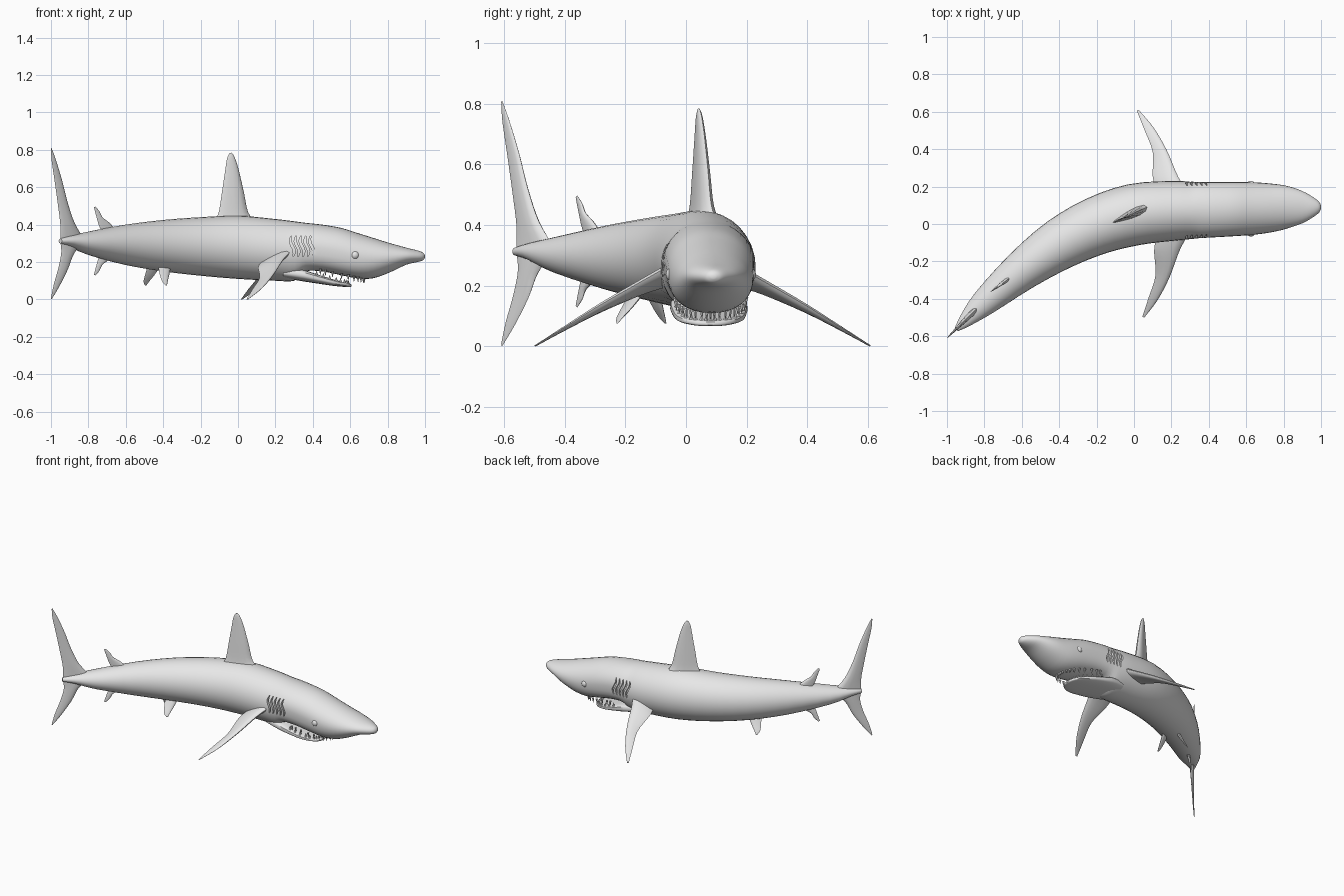
import bpy, bmesh, math
from mathutils import Vector

cube = bpy.data.objects.get("Cube")
if cube:
    bpy.data.objects.remove(cube, do_unlink=True)

skin = bpy.data.materials.new("grey skin")
skin.use_nodes = True
colour = (0.8, 0.8, 0.8, 1)
skin.diffuse_color = colour
skin.node_tree.nodes["Principled BSDF"].inputs["Base Color"].default_value = colour


def smooth_rows(rows, steps):
    """Catmull-Rom interpolation through rows of numbers."""
    rows = [Vector(r) for r in rows]
    out = []
    for i in range(len(rows) - 1):
        p, q = rows[i], rows[i + 1]
        before = rows[i - 1] if i else p
        after = rows[i + 2] if i + 2 < len(rows) else q
        m, n = (q - before) / 2, (after - p) / 2
        for k in range(steps):
            t = k / steps
            a, b = t * t, t * t * t
            out.append(p * (2*b - 3*a + 1) + m * (b - 2*a + t) + q * (3*a - 2*b) + n * (b - a))
    return out + [rows[-1]]


def add_loft(bm, rings):
    """Skin a list of rings and close both ends."""
    loops = [[bm.verts.new(p) for p in ring] for ring in rings]
    count = len(loops[0])
    for low, high in zip(loops, loops[1:]):
        for j in range(count):
            k = (j + 1) % count
            bm.faces.new((low[j], low[k], high[k], high[j]))
    bm.faces.new(loops[0])
    bm.faces.new(loops[-1])


def finish(name, bm, angle=40):
    bmesh.ops.recalc_face_normals(bm, faces=bm.faces)
    mesh = bpy.data.meshes.new(name)
    bm.to_mesh(mesh)
    bm.free()
    mesh.materials.append(skin)
    ob = bpy.data.objects.new(name, mesh)
    bpy.context.collection.objects.link(ob)
    shade(ob, angle)
    return ob


def shade(ob, angle):
    bpy.ops.object.select_all(action="DESELECT")
    ob.select_set(True)
    bpy.context.view_layer.objects.active = ob
    bpy.ops.object.shade_smooth_by_angle(angle=math.radians(angle))


def power(v, k):
    return math.copysign(abs(v) ** k, v)


def trunk(name, rows, upper=1.0, sides=32, steps=3):
    """Rows: x, centre y, half width, top z, bottom z, squareness below."""
    rows = smooth_rows(rows, steps)
    rings = []
    for i, (x, y, half, top, bottom, lower) in enumerate(rows):
        a, b = rows[max(i - 1, 0)], rows[min(i + 1, len(rows) - 1)]
        side = Vector((a.y - b.y, b.x - a.x, 0)).normalized()
        ring = []
        for j in range(sides):
            t = math.tau * j / sides
            c, s = math.cos(t), math.sin(t)
            k = upper if s > 0 else lower
            p = Vector((x, y, (top + bottom) / 2)) + side * half * power(c, k)
            p.z += (top - bottom) / 2 * power(s, k)
            ring.append(p)
        rings.append(ring)
    bm = bmesh.new()
    add_loft(bm, rings)
    return finish(name, bm)


def fin(name, rows, sides=12):
    """Rows: leading point, trailing point, thickness."""
    rows = smooth_rows(rows, 4)
    lead = [Vector(r[:3]) for r in rows]
    trail = [Vector(r[3:6]) for r in rows]
    mids = [(a + b) / 2 for a, b in zip(lead, trail)]
    rings = []
    for i, row in enumerate(rows):
        span = mids[min(i + 1, len(mids) - 1)] - mids[max(i - 1, 0)]
        chord = lead[i] - trail[i]
        flat = chord.cross(span).normalized()
        ring = []
        for j in range(sides):
            t = math.tau * j / sides
            c, s = math.cos(t), math.sin(t)
            ring.append(mids[i] + chord * c / 2 + flat * row[6] / 2 * s * (0.7 + 0.4 * c))
        rings.append(ring)
    bm = bmesh.new()
    add_loft(bm, rings)
    return finish(name, bm, 50)


def upright_fin(name, x0, y0, slope, rows):
    """Rows: leading x, trailing x, leading z, trailing z, thickness."""
    line = lambda x: y0 + slope * (x - x0)
    fin(name, [(a, line(a), za, b, line(b), zb, th) for a, b, za, zb, th in rows])


# Curved body with blunt snout and raised mouth roof
body = trunk("body", [
    (-.95, -.565, .012, .325, .3, 1), (-.9, -.515, .038, .34, .285, 1),
    (-.8, -.42, .072, .362, .24, 1), (-.6, -.25, .108, .4, .185, 1),
    (-.4, -.11, .137, .425, .15, 1), (-.2, -.01, .155, .44, .127, 1),
    (0, .05, .165, .448, .11, 1), (.2, .07, .16, .43, .1, 1),
    (.3, .073, .154, .418, .1, .95), (.36, .075, .15, .41, .15, .7),
    (.45, .077, .147, .4, .15, .7), (.55, .08, .144, .383, .13, .75),
    (.64, .083, .14, .355, .112, .85), (.72, .086, .132, .33, .113, .95),
    (.81, .09, .116, .302, .144, 1), (.9, .09, .086, .277, .186, 1),
    (.96, .09, .052, .262, .2, 1), (.99, .09, .028, .25, .21, 1),
    (1, .09, .008, .236, .224, 1)])

# Gill slits cut into both flanks
bm = bmesh.new()
for side in (-1, 1):
    for i in range(5):
        rings = []
        for k in range(9):
            t = k / 8
            z = .23 + .11 * t
            x = .295 + .026 * i + .008 * math.sin(math.tau * t) - .01 * t
            half = .002 + .005 * math.sin(math.pi * t)
            skin_y = .152 * math.sqrt(1 - ((z - .26) / .16) ** 2)
            rings.append([(x + dx * half, .074 + side * (skin_y + dy), z)
                          for dx, dy in ((-1, -.014), (1, -.014), (1, .05), (-1, .05))])
        add_loft(bm, rings)
cutter = finish("gill_cutter", bm)
cutter.hide_render = True
cut = body.modifiers.new("gills", "BOOLEAN")
cut.operation = "DIFFERENCE"
cut.solver = "EXACT"
cut.object = cutter
bpy.context.view_layer.objects.active = body
bpy.ops.object.modifier_apply(modifier="gills")
bpy.data.objects.remove(cutter, do_unlink=True)
shade(body, 40)

# Lower jaw
trunk("lower_jaw", [
    (.24, .073, .11, .17, .115, .8), (.34, .075, .127, .16, .098, .8),
    (.42, .077, .124, .135, .086, .8), (.5, .079, .112, .11, .074, .8),
    (.56, .08, .086, .094, .068, .8), (.595, .08, .05, .085, .066, .8),
    (.607, .08, .012, .08, .07, .8)], upper=.45, sides=24)

# Teeth along both jaws
def teeth(name, path, count, height):
    bm = bmesh.new()
    path = smooth_rows(path, 8)
    for i in range(count):
        x, w, z = path[round(i * (len(path) - 1) / (count - 1))]
        for side in (-1, 1) if w else (1,):
            base = [(x + .008 * math.cos(a), .081 + side * w + .008 * math.sin(a), z)
                    for a in (math.tau * j / 6 for j in range(6))]
            tip = [(x + (p[0] - x) * .1, .081 + side * w * .98 + (p[1] - .081 - side * w) * .1,
                    z + height) for p in base]
            add_loft(bm, [base, tip])
    finish(name, bm, 30)

teeth("upper_teeth", [(.44, .118, .162), (.53, .11, .145), (.62, .08, .126),
                      (.665, .04, .12), (.675, 0, .118)], 11, -.03)
teeth("lower_teeth", [(.42, .112, .13), (.5, .1, .105), (.56, .073, .09),
                      (.585, .035, .083), (.59, 0, .082)], 10, .022)

# Eyes
for side, name in ((1, "left_eye"), (-1, "right_eye")):
    bm = bmesh.new()
    bmesh.ops.create_uvsphere(bm, u_segments=20, v_segments=12, radius=.024)
    bmesh.ops.translate(bm, verts=bm.verts, vec=(.625, .082 + side * .125, .237))
    finish(name, bm)

# Upright fins along the back, belly and tail
upright_fin("dorsal_fin", -.02, .05, .45, [
    (.1, -.14, .41, .41, .075), (.055, -.105, .465, .46, .055), (.03, -.085, .58, .58, .042),
    (.002, -.067, .7, .7, .028), (-.02, -.058, .765, .755, .018), (-.036, -.046, .785, .782, .006)])
upright_fin("upper_tail_fin", -.84, -.45, 1, [
    (-.82, -.95, .32, .32, .04), (-.875, -.95, .41, .4, .036), (-.912, -.962, .52, .5, .026),
    (-.942, -.98, .64, .63, .018), (-.975, -.996, .75, .74, .01), (-.997, -1, .81, .805, .003)])
upright_fin("lower_tail_fin", -.84, -.45, 1, [
    (-.83, -.95, .31, .31, .036), (-.88, -.945, .24, .25, .03), (-.91, -.96, .16, .17, .02),
    (-.955, -.985, .07, .08, .012), (-.997, -1, 0, .008, .003)])
for name, flip in (("rear_dorsal_fin", 1), ("anal_fin", -1)):
    level = lambda z: z if flip > 0 else .625 - z
    upright_fin(name, -.66, -.285, .72, [
        (a, b, level(za), level(zb), th) for a, b, za, zb, th in (
            (-.65, -.73, .37, .365, .028), (-.69, -.745, .412, .4, .022),
            (-.725, -.755, .44, .435, .016), (-.74, -.766, .47, .475, .01),
            (-.762, -.77, .497, .492, .003))])

# Pectoral fins sweep outward and down
for name, side, shift in (("left_pectoral_fin", 1, 0), ("right_pectoral_fin", -1, .03)):
    fin(name, [(a + shift * k / 4, .055 + side * ya, za, b + shift * k / 4, .055 + side * yb, zb, th)
               for k, (a, ya, za, b, yb, zb, th) in enumerate((
                   (.285, .12, .26, .12, .12, .195, .05), (.235, .2, .215, .1, .2, .17, .04),
                   (.175, .34, .135, .1, .33, .115, .028), (.105, .46, .06, .055, .45, .055, .016),
                   (.025, .555, .002, .015, .55, 0, .004)))])

# Small pelvic fins under the belly
for name, x, y, out in (("left_pelvic_fin", -.42, -.085, Vector((-.01, .06))),
                        ("right_pelvic_fin", -.36, -.145, Vector((.04, -.04)))):
    rows = []
    for t, chord, z, th in ((0, .08, .17, .024), (.4, .06, .13, .018),
                            (.8, .035, .095, .01), (1, .008, .075, .003)):
        a = Vector((x, y)) + out * t + Vector((-.06, -.04)) * t
        b = a - Vector((.82, .57)) * chord
        rows.append((a.x, a.y, z, b.x, b.y, z, th))
    fin(name, rows)
